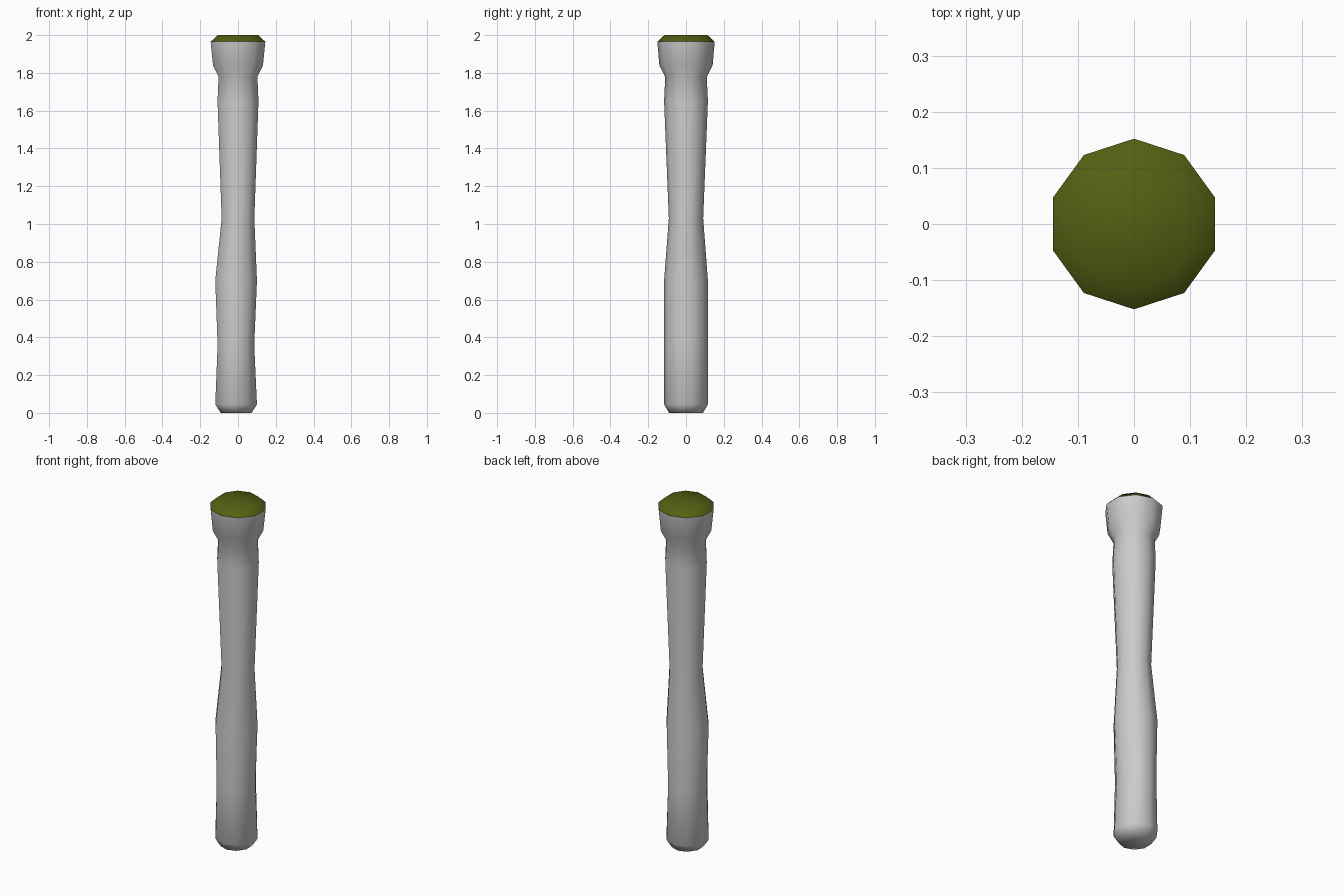
import bpy, bmesh, math

if "Cube" in bpy.data.objects:
    bpy.data.objects.remove(bpy.data.objects["Cube"])

SIDES = 10


def material(name, rgb):
    m = bpy.data.materials.new(name)
    m.diffuse_color = (*rgb, 1.0)
    m.use_nodes = True
    m.node_tree.nodes["Principled BSDF"].inputs["Base Color"].default_value = m.diffuse_color
    return m


grey = material("pale grey", (0.6, 0.6, 0.6))
green = material("olive green", (0.085, 0.115, 0.006))


def lathe(name, rings, mat, close_bottom, close_top):
    """Ten-sided body from rings of (z, x centre, x radius, y radius)."""
    bm = bmesh.new()
    loops = []
    for z, cx, rx, ry in rings:
        angles = [math.pi / 2 + 2 * math.pi * i / SIDES for i in range(SIDES)]
        loops.append([bm.verts.new((cx + rx * math.cos(a), ry * math.sin(a), z)) for a in angles])
    for low, high in zip(loops, loops[1:]):
        for i in range(SIDES):
            j = (i + 1) % SIDES
            bm.faces.new((low[i], low[j], high[j], high[i]))
    if close_bottom:
        bm.faces.new(loops[0][::-1])
    if close_top:
        bm.faces.new(loops[-1])
    for f in bm.faces:
        f.smooth = True
    mesh = bpy.data.meshes.new(name)
    bm.to_mesh(mesh)
    bm.free()
    mesh.materials.append(mat)
    obj = bpy.data.objects.new(name, mesh)
    bpy.context.collection.objects.link(obj)
    return obj


# Slightly uneven shaft flaring into a collar
lathe("shaft", [
    (0.00, -0.010, 0.086, 0.090),
    (0.045, -0.010, 0.116, 0.116),
    (0.36, -0.011, 0.102, 0.116),
    (0.70, -0.010, 0.116, 0.116),
    (1.03, 0.000, 0.091, 0.091),
    (1.65, 0.000, 0.114, 0.116),
    (1.78, 0.000, 0.108, 0.110),
    (1.84, 0.000, 0.139, 0.141),
    (1.965, 0.000, 0.152, 0.152),
], grey, True, False)

# Bevelled coloured cap
lathe("cap", [
    (1.965, 0.000, 0.152, 0.152),
    (2.00, 0.000, 0.113, 0.114),
], green, False, True)
